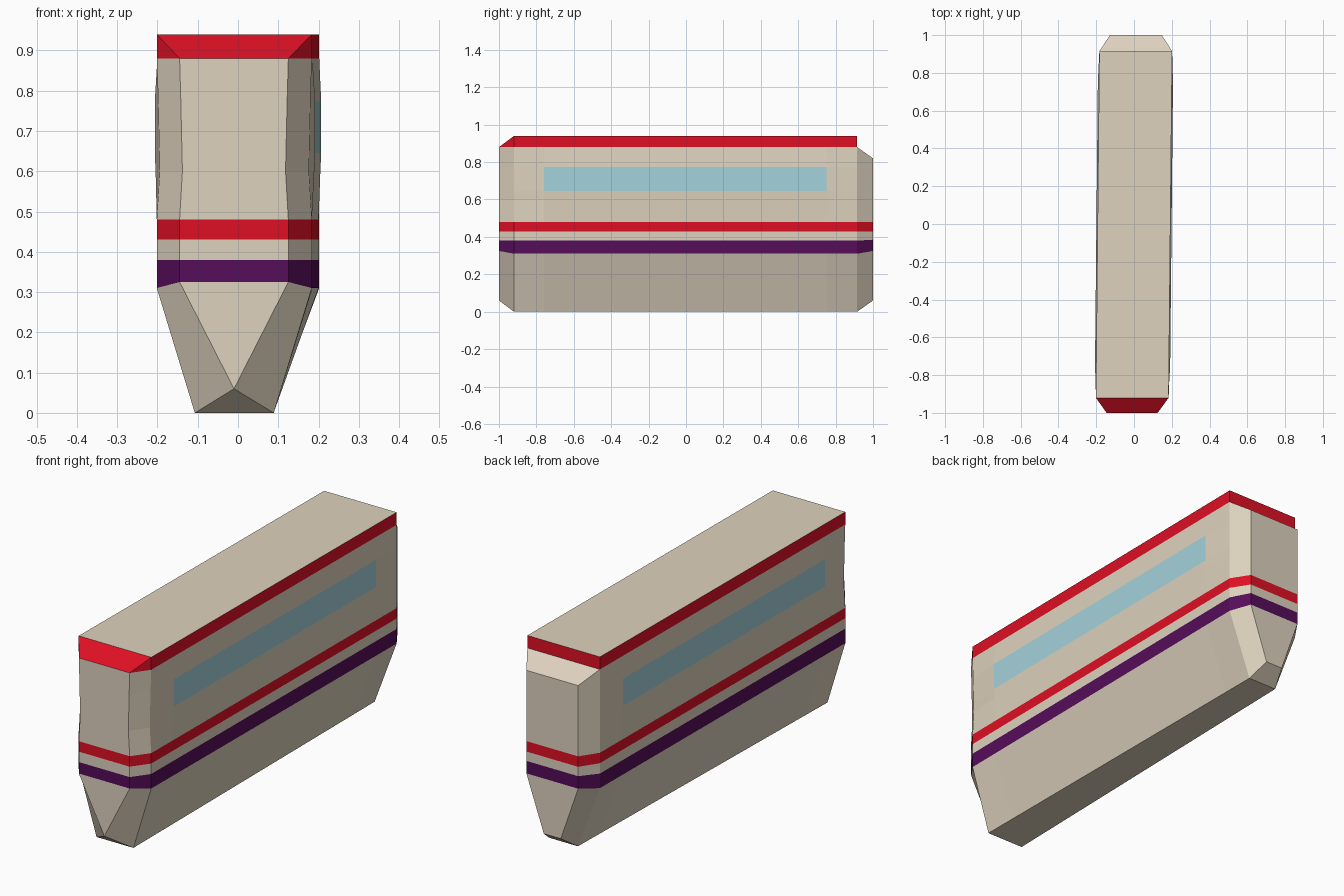
import bpy, bmesh

if "Cube" in bpy.data.objects:
    bpy.data.objects.remove(bpy.data.objects["Cube"])

# Flat colours (linear)
def mat(name, rgb):
    m = bpy.data.materials.new(name)
    m.diffuse_color = (*rgb, 1)
    m.use_nodes = True
    m.node_tree.nodes["Principled BSDF"].inputs["Base Color"].default_value = m.diffuse_color
    return m

BEIGE, RED, PURPLE, GLASS = range(4)
mats = [mat("beige", (0.73, 0.645, 0.515)), mat("red", (0.74, 0.005, 0.018)),
        mat("purple", (0.092, 0.004, 0.102)), mat("window_blue", (0.37, 0.65, 0.71))]

# Heights of the side bands, and half widths along each station of the hull
Z = [0, .31, .38, .43, .48, .60, .645, .775, .88, .94]
W = .1925
mid = [W] * 4 + [.197, .199, .199, W, W]
stations = [
    (-1.0, [.06, .325] + Z[2:9] + [.88], [0] + [.135] * 4 + [.128, .129, .132, .135, .135]),
    (-.92, Z, [.098] + [W] * 4 + [.185, .186, .189, W, W]),
    (-.76, Z, [.096] + mid),
    (.75, Z, [.078] + mid),
    (.915, Z, [.076] + [W] * 9),
    (1.0, [.06, .325, .385] + Z[3:8] + [.82, .82], [.045] + [.1375] * 9),
]
TOP = len(Z) - 1

bm = bmesh.new()
rings = {}
for i, (y, zs, ws) in enumerate(stations):
    for side in (-1, 1):
        rings[i, side] = [bm.verts.new((side * w + .01 * y, y, z)) for z, w in zip(zs, ws)]

def face(verts, colour):
    bm.faces.new(verts).material_index = colour

band = {1: PURPLE, 3: RED, 8: RED}
last = len(stations) - 1

# Sides, roof and underside
for i in range(last):
    for side in (-1, 1):
        a, b = rings[i, side], rings[i + 1, side]
        for k in range(TOP if i < last - 1 else TOP - 1):
            colour = GLASS if i == 2 and k == 6 else band.get(k, BEIGE)
            face([a[k], b[k], b[k + 1], a[k + 1]], colour)
    top = TOP if i < last - 1 else TOP - 1
    for k in (0, top):
        colour = RED if i == 0 and k == TOP else BEIGE
        face([rings[i, -1][k], rings[i, 1][k], rings[i + 1, 1][k], rings[i + 1, -1][k]], colour)

# Front and back ends, and the red wall above the rear slope
for i in (0, last):
    l, r = rings[i, -1], rings[i, 1]
    for k in range(TOP - 1):
        face([l[k], r[k], r[k + 1], l[k + 1]], band.get(k, BEIGE))
l, r = rings[last - 1, -1], rings[last - 1, 1]
face([l[8], r[8], r[9], l[9]], RED)

bmesh.ops.remove_doubles(bm, verts=bm.verts, dist=1e-4)
loose = [v for v in bm.verts if not v.link_faces]
bmesh.ops.delete(bm, geom=loose, context='VERTS')
bmesh.ops.recalc_face_normals(bm, faces=bm.faces)

me = bpy.data.meshes.new("carriage_body")
bm.to_mesh(me)
bm.free()
for m in mats:
    me.materials.append(m)
bpy.context.collection.objects.link(bpy.data.objects.new("carriage_body", me))
